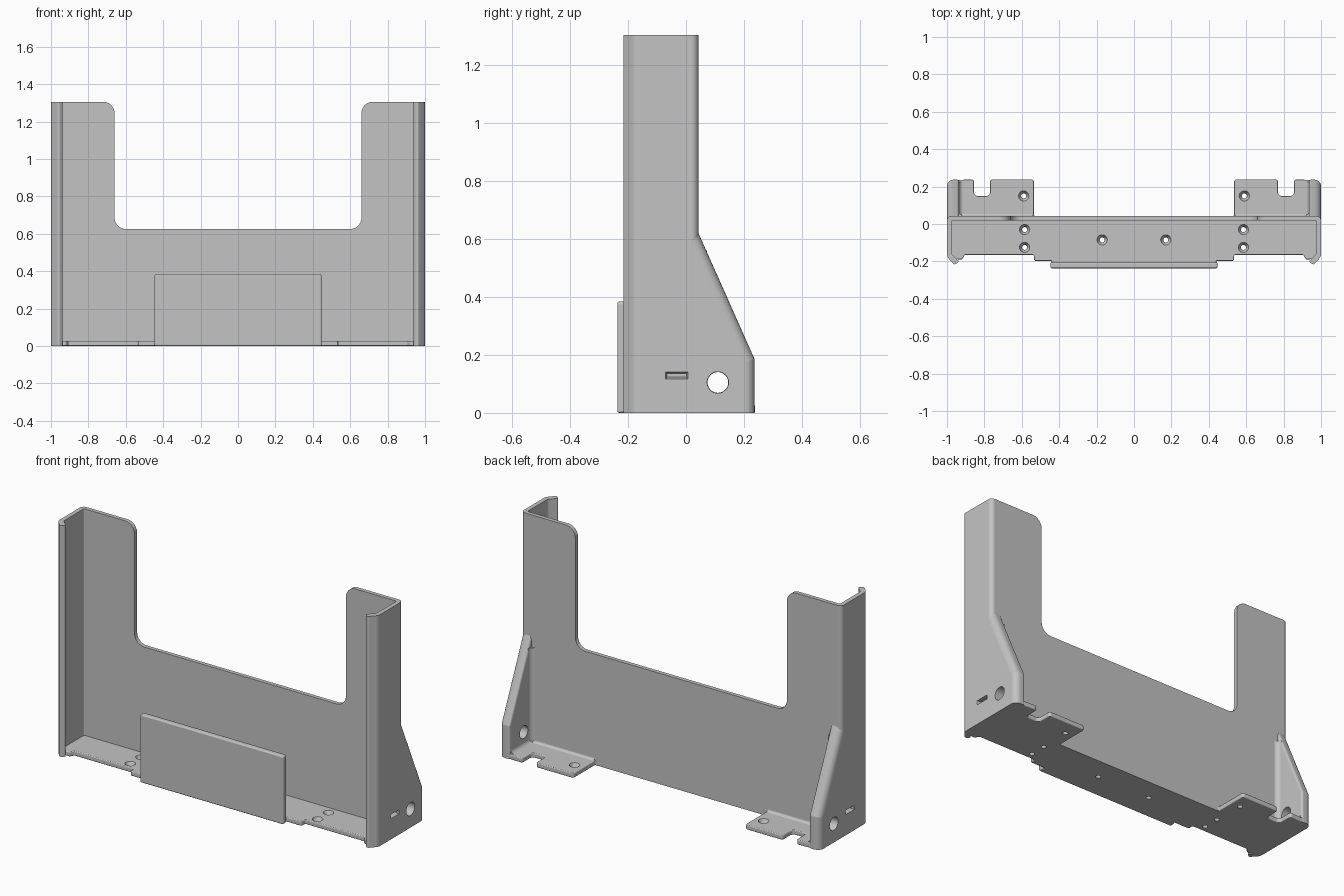
import bpy, bmesh, math
from mathutils import Vector, Matrix

cube = bpy.data.objects.get("Cube")
if cube:
    bpy.data.objects.remove(cube, do_unlink=True)

GREY = (0.55, 0.55, 0.55, 1)
mat = bpy.data.materials.new("plain grey")
mat.use_nodes = True
mat.diffuse_color = GREY
mat.node_tree.nodes["Principled BSDF"].inputs["Base Color"].default_value = GREY

parts, cutters = [], []


def add_object(name, bm, cutter=False):
    bmesh.ops.recalc_face_normals(bm, faces=bm.faces)
    mesh = bpy.data.meshes.new(name)
    bm.to_mesh(mesh)
    bm.free()
    mesh.materials.append(mat)
    ob = bpy.data.objects.new(name, mesh)
    bpy.context.collection.objects.link(ob)
    ob.hide_render = cutter
    (cutters if cutter else parts).append(ob)
    return ob


def rounded(pts, steps=6):
    """Outline points (u, v, radius) with each corner turned into an arc."""
    out = []
    for i, p in enumerate(pts):
        c = Vector(p[:2])
        r = p[2] if len(p) > 2 else 0
        if not r:
            out.append(c)
            continue
        a = (Vector(pts[i - 1][:2]) - c).normalized()
        b = (Vector(pts[(i + 1) % len(pts)][:2]) - c).normalized()
        half = math.acos(max(-1, min(1, a.dot(b)))) / 2
        centre = c + (a + b).normalized() * r / math.sin(half)
        va = c + a * r / math.tan(half) - centre
        vb = c + b * r / math.tan(half) - centre
        w = math.pi - 2 * half
        out += [centre + (va * math.sin(w - w * k / steps) + vb * math.sin(w * k / steps)) / math.sin(w)
                for k in range(steps + 1)]
    return out


def prism(pts, lo, hi, axis):
    place = {"x": lambda u, v: (lo, u, v), "y": lambda u, v: (u, lo, v),
             "z": lambda u, v: (u, v, lo)}[axis]
    bm = bmesh.new()
    face = bm.faces.new([bm.verts.new(place(*p)) for p in rounded(pts)])
    new = bmesh.ops.extrude_face_region(bm, geom=[face])["geom"]
    shift = Vector([hi - lo if a == axis else 0 for a in "xyz"])
    bmesh.ops.translate(bm, vec=shift, verts=[v for v in new if isinstance(v, bmesh.types.BMVert)])
    return bm


def both_sides(half):
    return half + [(-p[0], *p[1:]) for p in reversed(half)]


def mirror(ob):
    ob.modifiers.new("mirror", "MIRROR").use_mirror_merge = False


def bevel(ob, width):
    m = ob.modifiers.new("bevel", "BEVEL")
    m.width, m.segments, m.limit_method = width, 3, "ANGLE"
    m.angle_limit = math.radians(50)


def cut(ob, cutter):
    m = ob.modifiers.new("cut", "BOOLEAN")
    m.operation, m.solver, m.object = "DIFFERENCE", "EXACT", cutter


TOP, PLATE = 1.305, 0.027

# back wall, side walls and curled front lips in one C-shaped section
shell = add_object("wall_shell", prism(both_sides([
    (1, 0.043, 0.025), (1, -0.175, 0.04), (0.96, -0.22, 0.012), (0.935, -0.2, 0.008),
    (0.975, -0.16, 0.02), (0.975, 0.02, 0.006)]), 0, TOP, "z"))

# wide opening in the upper wall
opening = add_object("opening_cutter", prism(both_sides([
    (0.66, 0.625, 0.06), (0.66, TOP + 0.0005, 0.06), (0.8, TOP + 0.0005), (0.8, 1.5)]),
    -0.1, 0.1, "y"), True)
cut(shell, opening)

# tapered slots in the side walls
bm = bmesh.new()
for side in (-1, 1):
    vs = bmesh.ops.create_cube(bm, matrix=Matrix.Translation((side, -0.032, 0.127))
                               @ Matrix.Diagonal((0.042, 0.088, 0.034, 1)))["verts"]
    for v in vs:
        if abs(v.co.x) < 1:
            v.co.y = -0.032 + (v.co.y + 0.032) * 0.75
            v.co.z = 0.13 + (v.co.z - 0.127) * 0.4
cut(shell, add_object("slot_cutter", bm, True))

# base plate with rear tabs
base = add_object("base_plate", prism(both_sides([
    (0.535, 0.043), (0.535, 0.239, 0.015), (0.77, 0.239, 0.015), (0.77, 0.15, 0.02),
    (0.855, 0.15, 0.02), (0.855, 0.239, 0.015), (0.95, 0.235), (0.95, 0.04),
    (0.985, 0.03), (0.985, -0.185), (0.92, -0.19, 0.01), (0.905, -0.165, 0.01),
    (0.535, -0.165, 0.008), (0.535, -0.197, 0.008), (0.44, -0.197), (0.44, -0.215)]),
    0, PLATE, "z"))
bevel(base, 0.005)

# countersunk screw holes
bm = bmesh.new()
for x, y in ((0.585, -0.03), (0.585, -0.125), (0.17, -0.085), (0.59, 0.15)):
    for side in (-1, 1):
        bmesh.ops.create_cone(bm, cap_ends=True, segments=24, radius1=0.008, radius2=0.034,
                              depth=0.05, matrix=Matrix.Translation((side * x, y, 0.0145)))
cut(base, add_object("screw_hole_cutter", bm, True))

# front retaining plate
plate = add_object("front_plate", prism([(-0.447, 0), (0.447, 0), (0.447, 0.385, 0.012),
                                         (-0.447, 0.385, 0.012)], -0.237, -0.205, "y"))
bevel(plate, 0.008)

# sloped rear gussets with rounded outer edge
bm = prism([(0.022, 0), (0.237, 0), (0.237, 0.185, 0.02), (0.022, 0.668)], 0.935, 1, "x")
for x, width in ((1, 0.035), (0.935, 0.012)):
    edges = [e for e in bm.edges if all(abs(v.co.x - x) < 0.001 for v in e.verts)
             and sum(v.co.y for v in e.verts) / 2 > 0.03
             and max(v.co.z for v in e.verts) > 0.01]
    bmesh.ops.bevel(bm, geom=edges, offset=width, segments=6, profile=0.5, affect="EDGES")
gusset = add_object("rear_gusset", bm)
bore = bmesh.new()
bmesh.ops.create_cone(bore, cap_ends=True, segments=40, radius1=0.034, radius2=0.038, depth=0.2,
                      matrix=Matrix.Translation((0.95, 0.11, 0.105))
                      @ Matrix.Rotation(math.pi / 2, 4, "Y"))
cut(gusset, add_object("bore_cutter", bore, True))
mirror(gusset)


# concave fillets where gusset, tab and wall meet
def fillet(name, u, v, r, su, lo, hi, axis):
    arc = [(u + su * r * (1 - math.sin(t)), v + r * (1 - math.cos(t)))
           for t in (k * math.pi / 12 for k in range(7))]
    mirror(add_object(name, prism([(u - su * 0.005, v - 0.005)] + arc, lo, hi, axis)))


fillet("gusset_wall_fillet", 0.936, 0.042, 0.03, -1, 0.01, 0.56, "z")
fillet("gusset_tab_fillet", 0.936, PLATE - 0.001, 0.025, -1, 0.04, 0.225, "y")
fillet("wall_tab_fillet", 0.042, PLATE - 0.001, 0.018, 1, 0.54, 0.94, "x")

# apply modifiers, shade and remove the cutters
bpy.ops.object.select_all(action="DESELECT")
for ob in parts:
    ob.select_set(True)
bpy.context.view_layer.objects.active = parts[0]
bpy.ops.object.convert(target="MESH")
bpy.ops.object.shade_smooth_by_angle(angle=math.radians(32))
for ob in parts:
    ob.modifiers.new("flat normals", "WEIGHTED_NORMAL").keep_sharp = True
for ob in cutters:
    bpy.data.objects.remove(ob, do_unlink=True)
